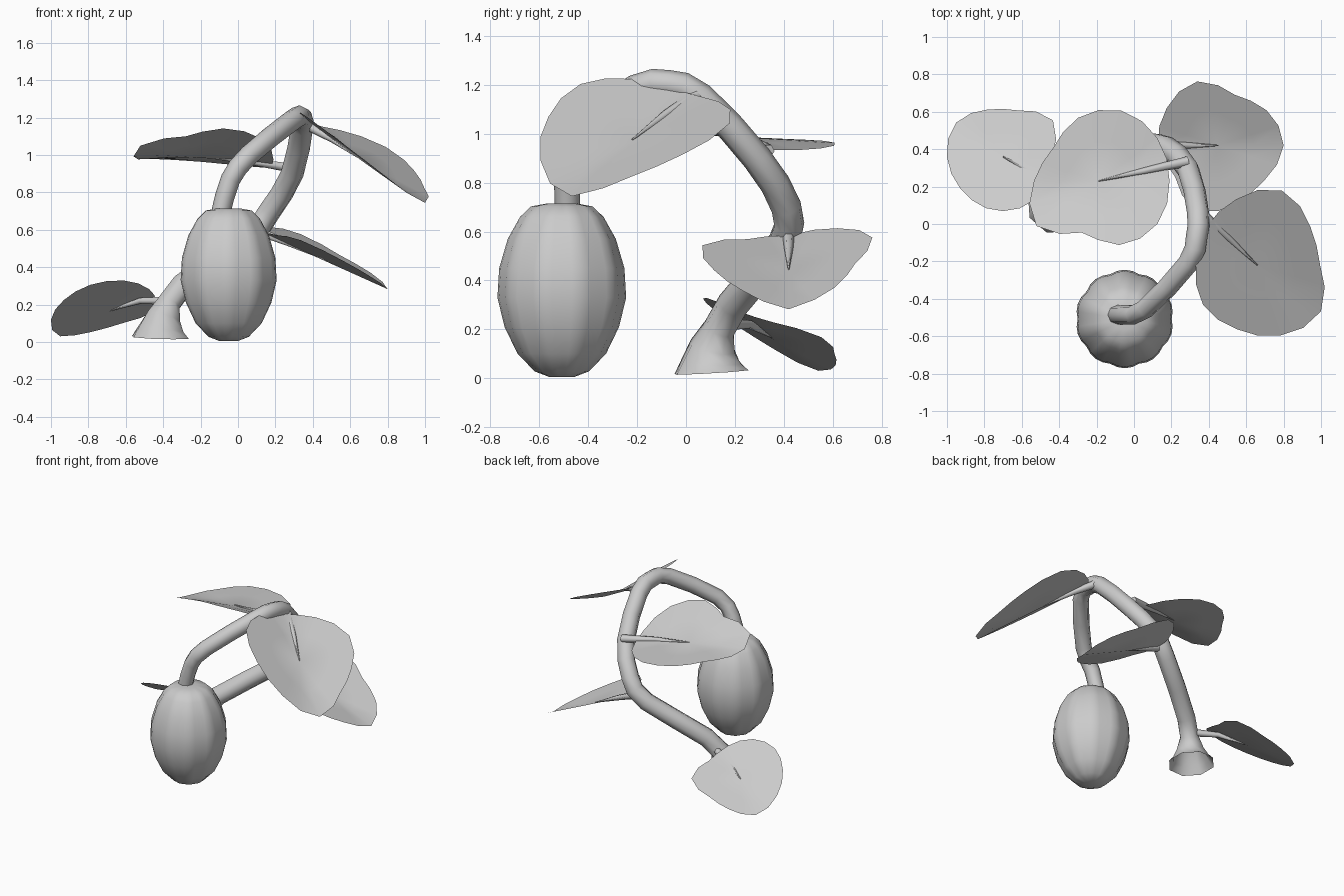
import bpy, bmesh, math
from mathutils import Vector

if "Cube" in bpy.data.objects:
    bpy.data.objects.remove(bpy.data.objects["Cube"])


def mesh_object(name, bm, angle):
    bmesh.ops.recalc_face_normals(bm, faces=bm.faces)
    me = bpy.data.meshes.new(name)
    bm.to_mesh(me)
    bm.free()
    ob = bpy.data.objects.new(name, me)
    bpy.context.collection.objects.link(ob)
    bpy.context.view_layer.objects.active = ob
    ob.select_set(True)
    bpy.ops.object.shade_smooth_by_angle(angle=math.radians(angle))
    ob.select_set(False)
    return ob


def midpoint(a, b, c, d):
    """Smooth in-between value for b and c."""
    return ((b + c) * 9 - a - d) / 16


def tube(name, pts, radii, res=2, caps=True):
    cu = bpy.data.curves.new(name, 'CURVE')
    cu.dimensions = '3D'
    cu.bevel_depth = 1.0
    cu.bevel_resolution = res
    cu.use_fill_caps = caps
    sp = cu.splines.new('POLY')
    sp.points.add(len(pts) - 1)
    for p, co, r in zip(sp.points, pts, radii):
        p.co = (*co, 1)
        p.radius = r
    sp.use_smooth = True
    ob = bpy.data.objects.new(name, cu)
    bpy.context.collection.objects.link(ob)


def leaf(name, centre, radii, tilt, root):
    """Lobed blade from radii at equal angles, tilted and folded along its midrib."""
    cx, cy = centre
    z0, sx, sy, droop, fold = tilt
    mx, my = cx - root[0], cy - root[1]
    length = math.hypot(mx, my)
    mx, my = mx / length, my / length

    def point(dx, dy):
        u, v = dx * mx + dy * my, dx * my - dy * mx
        return Vector((cx + dx, cy + dy, z0 + sx * dx + sy * dy - droop * u * u + fold * abs(v)))

    n = len(radii)
    rim = []
    for i in range(n):
        rim.append(radii[i])
        rim.append(midpoint(radii[i - 1], radii[i], radii[(i + 1) % n], radii[(i + 2) % n]))
    bm = bmesh.new()
    mid = bm.verts.new(point(0, 0))
    inner, outer = [], []
    for i, r in enumerate(rim):
        a = math.pi * i / n
        for ring, t in ((inner, 0.55), (outer, 1)):
            ring.append(bm.verts.new(point(t * r * math.cos(a), t * r * math.sin(a))))
    for i in range(2 * n):
        bm.faces.new((mid, inner[i - 1], inner[i]))
        bm.faces.new((inner[i - 1], outer[i - 1], outer[i], inner[i]))
    ob = mesh_object(name, bm, 35)
    if ob.data.polygons[0].normal.z < 0:
        ob.data.flip_normals()
    # tapering stalk lying along the midrib
    start, tip = Vector(root), point(0, 0) + Vector((0, 0, 0.006))
    half = (start + tip) / 2
    half.z = (half.z + point(half.x - cx, half.y - cy).z) / 2 + 0.006
    tube(name + "_stalk", [start, half, tip], [0.028, 0.018, 0.003], 1)


# ribbed fruit: lathe with scalloped cross-section
profile = [(0.05, 0.005), (0.11, 0.028), (0.18, 0.10), (0.233, 0.21), (0.262, 0.33),
           (0.255, 0.45), (0.22, 0.57), (0.17, 0.66), (0.125, 0.703), (0.06, 0.715)]
ribs, sides = 10, 40
bm = bmesh.new()
rings = []
for r, z in profile:
    ring = []
    for i in range(sides):
        a = 2 * math.pi * (i + 2) / sides
        k = r * (0.96 + 0.045 * abs(math.sin(a * ribs / 2)))
        ring.append(bm.verts.new((-0.05 + k * math.cos(a), -0.508 + k * math.sin(a), z)))
    rings.append(ring)
for lo, hi in zip(rings, rings[1:]):
    for i in range(sides):
        bm.faces.new((lo[i - 1], lo[i], hi[i], hi[i - 1]))
bm.faces.new(rings[0])
bm.faces.new(rings[-1])
mesh_object("fruit", bm, 45)

# arching stem with flared, open base
path = [Vector(p) for p in (
    (-0.415, 0.105, 0.025), (-0.40, 0.11, 0.13), (-0.30, 0.19, 0.30), (0.05, 0.395, 0.55),
    (0.17, 0.41, 0.70), (0.29, 0.29, 0.90), (0.342, 0.06, 1.15), (0.335, -0.07, 1.203),
    (0.29, -0.21, 1.185), (0.06, -0.455, 1.0), (-0.04, -0.485, 0.87), (-0.09, -0.485, 0.70))]
ext = [path[0]] + path + [path[-1]]
pts = []
for i in range(len(path) - 1):
    pts += [path[i], midpoint(*ext[i:i + 4])]
pts.append(path[-1])
tube("stem", pts, [0.069 - 0.0008 * i + 0.091 * max(0, 1 - i / 3) for i in range(len(pts))], 2, False)

# four leaves: centre, rim radii, height + slopes + droop + fold, stalk root
leaf("front_leaf", (0.66, -0.22),
     [0.335, 0.35, 0.42, 0.37, 0.34, 0.33, 0.36, 0.36, 0.395, 0.42],
     (0.97, -0.60, 0.14, 0, 0.25), (0.36, 0.06, 1.165))
leaf("upper_leaf", (-0.19, 0.23),
     [0.38, 0.39, 0.395, 0.355, 0.30, 0.345, 0.41, 0.29, 0.36, 0.39],
     (0.985, 0, -0.25, 0.2, 0.2), (0.29, 0.335, 0.93))
leaf("back_leaf", (0.45, 0.42),
     [0.35, 0.32, 0.285, 0.36, 0.34, 0.32, 0.285, 0.37, 0.32, 0.31],
     (0.44, -0.45, 0.05, 0, 0.2), (0.09, 0.42, 0.60))
leaf("lower_leaf", (-0.70, 0.36),
     [0.26, 0.33, 0.26, 0.265, 0.31, 0.3, 0.285, 0.29, 0.29, 0.28],
     (0.157, 0.2, -0.45, 0, 0.15), (-0.34, 0.16, 0.22))
